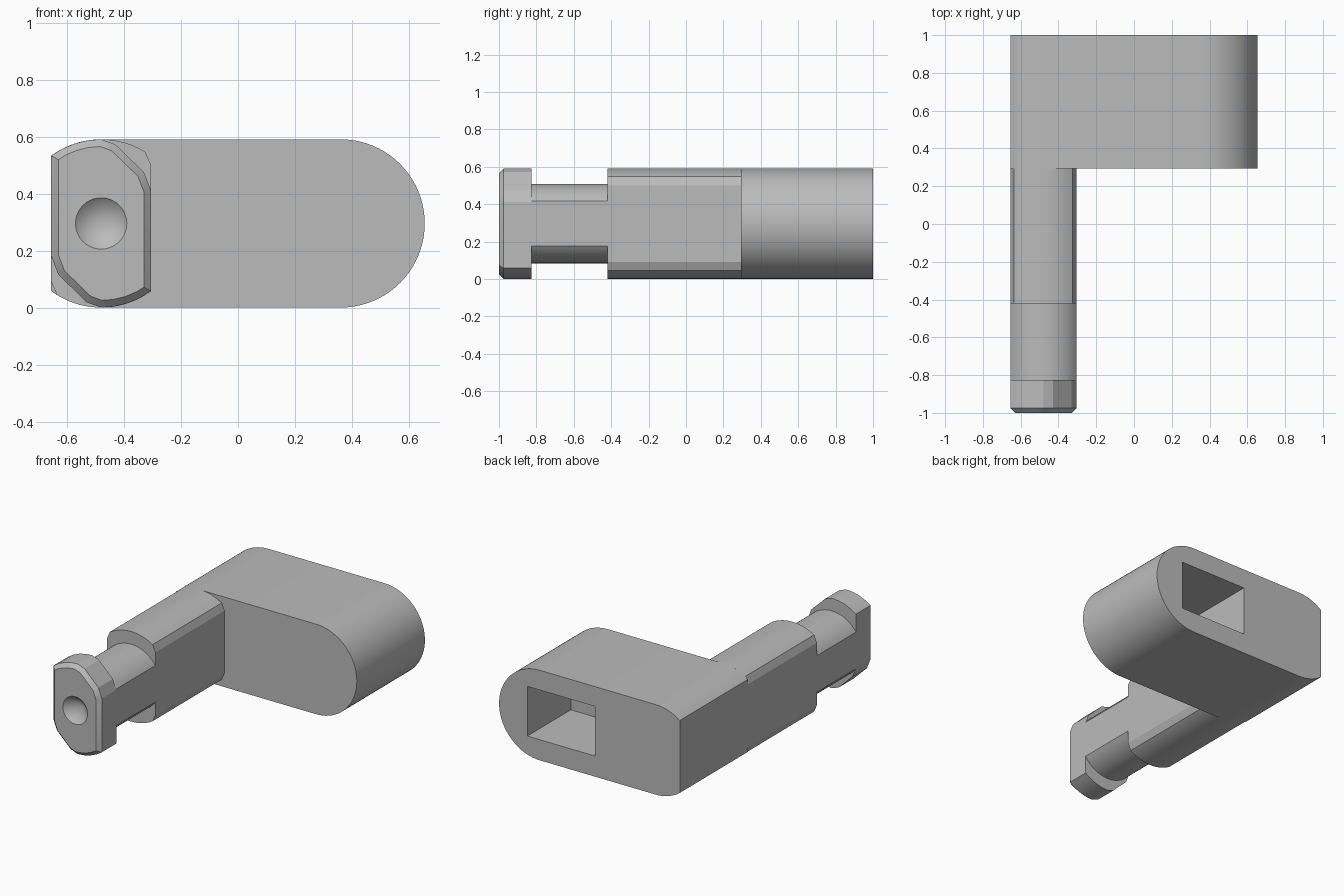
import bpy, bmesh
from math import sin, cos, pi, acos, radians

if "Cube" in bpy.data.objects:
    bpy.data.objects.remove(bpy.data.objects["Cube"], do_unlink=True)

AXIS_X, AXIS_Z = -0.48, 0.296   # shaft axis
R, FLAT = 0.295, 0.175          # outer radius, half width across flats
SHOULDER = 0.295                # y where block meets shaft

metal = bpy.data.materials.new("plain grey")
metal.use_nodes = True
grey = (0.5, 0.5, 0.5, 1)
metal.diffuse_color = grey
metal.node_tree.nodes["Principled BSDF"].inputs["Base Color"].default_value = grey


def arc(cx, r, start, end, n):
    return [(cx + r * cos(start + (end - start) * i / n),
             r * sin(start + (end - start) * i / n)) for i in range(n + 1)]


def half_turn(points):
    """Complete an outline that repeats after half a turn."""
    return points + [(-x, -z) for x, z in points]


def prism(name, outline, y0, y1, chamfer=0):
    """Extrude an x/z outline, given about the shaft axis, along y."""
    bm = bmesh.new()
    front = bm.faces.new([bm.verts.new((AXIS_X + x, y0, AXIS_Z + z)) for x, z in outline])
    made = bmesh.ops.extrude_face_region(bm, geom=[front], use_keep_orig=True)["geom"]
    for v in made:
        if isinstance(v, bmesh.types.BMVert):
            v.co.y = y1
    bmesh.ops.recalc_face_normals(bm, faces=bm.faces)
    if chamfer:
        bmesh.ops.bevel(bm, geom=list(front.edges), offset=chamfer,
                        segments=1, affect='EDGES')
    mesh = bpy.data.meshes.new(name)
    bm.to_mesh(mesh)
    bm.free()
    mesh.materials.append(metal)
    obj = bpy.data.objects.new(name, mesh)
    bpy.context.collection.objects.link(obj)
    return obj


def activate(obj):
    bpy.ops.object.select_all(action='DESELECT')
    obj.select_set(True)
    bpy.context.view_layer.objects.active = obj


def cut(obj, cutter):
    mod = obj.modifiers.new("cut", 'BOOLEAN')
    mod.operation = 'DIFFERENCE'
    mod.solver = 'EXACT'
    mod.object = cutter
    activate(obj)
    bpy.ops.object.modifier_apply(modifier=mod.name)
    bpy.data.objects.remove(cutter, do_unlink=True)


# Arm block: round end on the left, trimmed round end on the right
corner = acos(FLAT / R)
far = 0.84
block = prism("arm_block",
              arc(far, R, -pi / 2, pi / 2, 40) + arc(0, R, pi / 2, pi - corner, 10)
              + arc(0, R, pi + corner, 3 * pi / 2, 10), SHOULDER, 1.0)

# Square socket in the back of the block
cut(block, prism("socket_cutter",
                 [(0.44, -0.16), (0.93, -0.16), (0.93, 0.165), (0.44, 0.165)], 0.55, 1.1))

# Shaft with two flats and eased corners
ease = acos(0.155 / R)
shaft = prism("shaft", half_turn([(FLAT, 0.205)] + arc(0, R, ease, pi - ease, 20)
                                 + [(-FLAT, 0.205)]), -0.42, SHOULDER)

# Narrow neck
NECK = 0.212
turn = acos(FLAT / NECK)
neck = prism("neck", half_turn(arc(0, NECK, turn, pi - turn, 24)), -0.825, -0.42)

# Locking head: two opposite corners cut away, front edge chamfered
head = prism("locking_head",
             half_turn([(FLAT, 0.115), (0.15, 0.18), (0.05, 0.277)]
                       + arc(0, R, pi / 2, pi - corner, 4)), -1.0, -0.825, 0.025)

# Conical centre mark in the head
bpy.ops.mesh.primitive_cone_add(vertices=40, radius1=0.18, radius2=0, depth=0.16,
                                location=(AXIS_X, -1.0, AXIS_Z),
                                rotation=(-pi / 2, 0, 0))
cut(head, bpy.context.object)

for part, angle in ((block, 30), (shaft, 20), (neck, 30), (head, 18)):
    activate(part)
    bpy.ops.object.shade_smooth_by_angle(angle=radians(angle))
